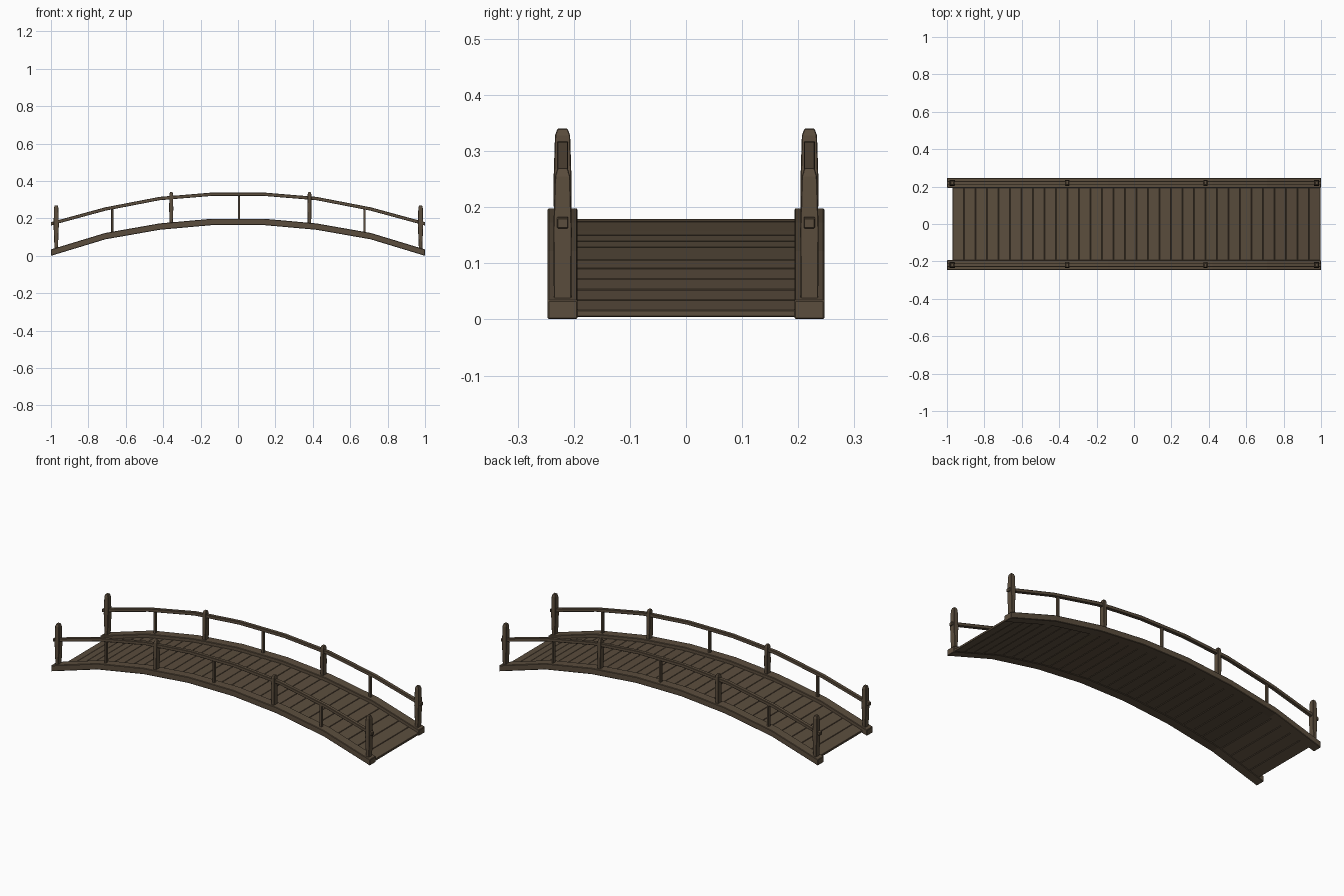
import bpy, bmesh
from mathutils import Vector

if "Cube" in bpy.data.objects:
    bpy.data.objects.remove(bpy.data.objects["Cube"], do_unlink=True)

wood = bpy.data.materials.new("dark_brown_wood")
wood.use_nodes = True
brown = (0.105, 0.075, 0.047, 1)
wood.diffuse_color = brown
wood.node_tree.nodes["Principled BSDF"].inputs["Base Color"].default_value = brown
wood.node_tree.nodes["Principled BSDF"].inputs["Roughness"].default_value = 0.9

# Half profiles of the arch: (x, height)
BEAM = [(0.14, 0.164), (0.42, 0.139), (0.71, 0.088), (1.0, 0.0)]
RAIL = [(0.14, 0.329), (0.42, 0.306), (0.71, 0.25), (1.0, 0.171)]


def full(half):
    return [(-x, z) for x, z in reversed(half)] + half


def height(half, x):
    """Height of a mirrored arch at x."""
    pts = full(half)
    for (x0, z0), (x1, z1) in zip(pts, pts[1:]):
        if x <= x1:
            return z0 + (z1 - z0) * (x - x0) / (x1 - x0)
    return pts[-1][1]


def loft(bm, rings):
    """Skin a list of four-cornered rings and cap both ends."""
    loops = [[bm.verts.new(p) for p in ring] for ring in rings]
    for a, b in zip(loops, loops[1:]):
        for i in range(4):
            j = (i + 1) % 4
            bm.faces.new((a[i], a[j], b[j], b[i]))
    bm.faces.new(loops[0][::-1])
    bm.faces.new(loops[-1])


def finish(name, bm, bevel):
    bmesh.ops.recalc_face_normals(bm, faces=bm.faces)
    mesh = bpy.data.meshes.new(name)
    bm.to_mesh(mesh)
    bm.free()
    mesh.materials.append(wood)
    ob = bpy.data.objects.new(name, mesh)
    bpy.context.collection.objects.link(ob)
    mod = ob.modifiers.new("worn_edges", "BEVEL")
    mod.width = bevel
    mod.segments = 1
    mod.limit_method = "ANGLE"
    return ob


def arch(name, half, y, half_width, low, high, bevel):
    """Rectangular bar that follows an arch."""
    bm = bmesh.new()
    loft(bm, [[(x, y - half_width, z + low), (x, y + half_width, z + low),
               (x, y + half_width, z + high), (x, y - half_width, z + high)]
              for x, z in full(half)])
    return finish(name, bm, bevel)


def post(name, x, y, levels, bevel):
    """Tapered post; levels are (height, half depth in x, half width in y)."""
    bm = bmesh.new()
    loft(bm, [[(x - a, y - b, z), (x + a, y - b, z),
               (x + a, y + b, z), (x - a, y + b, z)] for z, a, b in levels])
    return finish(name, bm, bevel)


# Deck planks laid across the arch
COUNT, START, END = 32, -0.97, 0.997
pitch = (END - START) / COUNT
for i in range(COUNT):
    x0 = START + i * pitch + 0.0008
    x1 = START + (i + 1) * pitch - 0.0008
    bm = bmesh.new()
    rings = []
    for x in (x0, x1):
        z = height(BEAM, x)
        rings.append([(x, -0.195, z + 0.003), (x, 0.195, z + 0.003),
                      (x, 0.195, z + 0.015), (x, -0.195, z + 0.015)])
    loft(bm, rings)
    finish(f"deck_plank_{i + 1}", bm, 0.0015)

for side, s in (("left", 1), ("right", -1)):
    y = 0.22 * s
    # Side beam and handrail
    arch(f"{side}_side_beam", BEAM, y, 0.027, 0.0, 0.034, 0.0025)
    arch(f"{side}_handrail", RAIL, y, 0.01, -0.009, 0.009, 0.0015)

    # Stout posts at the ends of the bridge
    for n, x in enumerate((-0.972, 0.976)):
        post(f"{side}_end_post_{n + 1}", x, y,
             [(0.036, 0.009, 0.0155), (0.16, 0.014, 0.0165),
              (0.255, 0.012, 0.0135), (0.27, 0.008, 0.009)], 0.0015)

    # Middle posts that rise just above the rail
    for n, x in enumerate((-0.357, 0.382)):
        base = height(BEAM, x) + 0.028
        post(f"{side}_middle_post_{n + 1}", x, y,
             [(base, 0.009, 0.0155), (0.25, 0.011, 0.016),
              (0.328, 0.01, 0.0135), (0.34, 0.007, 0.009)], 0.0015)

    # Thin balusters that stop under the rail
    for n, x in enumerate((-0.672, 0.005, 0.677)):
        base, top = height(BEAM, x) + 0.03, height(RAIL, x)
        post(f"{side}_baluster_{n + 1}", x, y,
             [(base, 0.006, 0.008), (top, 0.006, 0.008)], 0.001)
